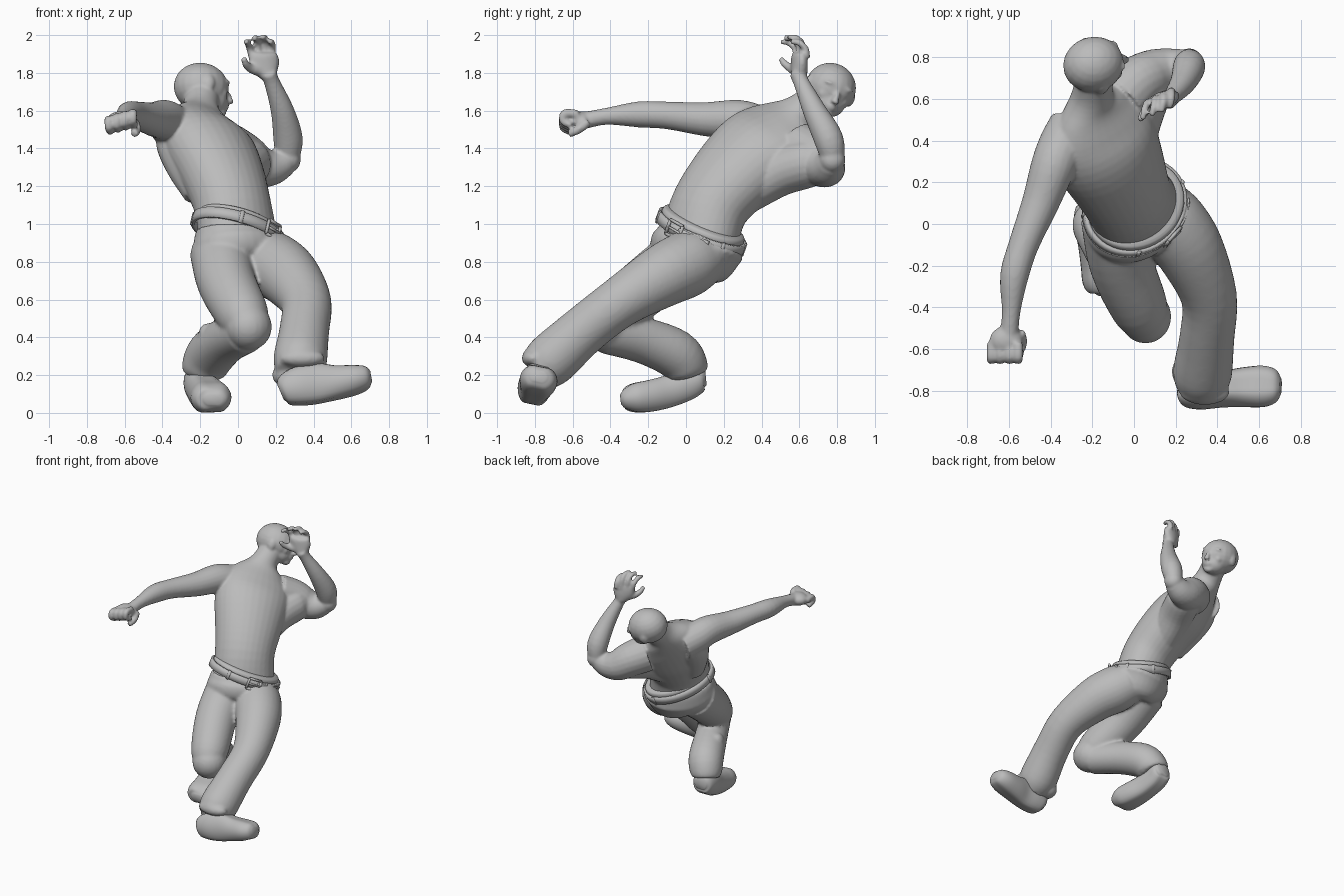
import bpy, bmesh, math
from mathutils import Vector as V, Matrix

if "Cube" in bpy.data.objects:
    bpy.data.objects.remove(bpy.data.objects["Cube"])

grey = bpy.data.materials.new("plain grey")
grey.use_nodes = True
grey.diffuse_color = (0.5, 0.5, 0.5, 1)
grey.node_tree.nodes["Principled BSDF"].inputs["Base Color"].default_value = (0.5, 0.5, 0.5, 1)


def tube(bm, pts, side=(1, 0, 0), flat=9, n=20, steps=4, caps=True):
    """Loft ellipses along a smooth path; each point is x, y, z, side radius, depth radius."""
    pts = [V((*p, p[3])) if len(p) == 4 else V(p) for p in pts]
    ext = [pts[0] * 2 - pts[1]] + pts + [pts[-1] * 2 - pts[-2]]
    path = []
    for i in range(len(pts) - 1):
        a, b, c, d = ext[i:i + 4]
        for k in range(steps):
            t = k / steps
            path.append((b * 2 + (c - a) * t + (a * 2 - b * 5 + c * 4 - d) * t * t
                         + (b * 3 - a - c * 3 + d) * t ** 3) / 2)
    path.append(pts[-1])
    rings = []
    for i, p in enumerate(path):
        tan = V((path[min(i + 1, len(path) - 1)] - path[max(i - 1, 0)])[:3]).normalized()
        s = V(side) - tan * V(side).dot(tan)
        s.normalize()
        d = tan.cross(s)
        rings.append([bm.verts.new(V(p[:3]) + s * p[3] * math.cos(u)
                                   + d * p[4] * max(-flat, min(flat, math.sin(u))))
                      for u in (math.tau * j / n for j in range(n))])
    for r, q in zip(rings, rings[1:]):
        for j in range(n):
            bm.faces.new((r[j], r[(j + 1) % n], q[(j + 1) % n], q[j]))
    if caps:
        bm.faces.new(rings[0][::-1])
        bm.faces.new(rings[-1])


def ball(bm, centre, radii, axes=None):
    """Ellipsoid, optionally turned to a set of axes."""
    rot = Matrix(axes).transposed().to_4x4() if axes else Matrix()
    bmesh.ops.create_uvsphere(bm, u_segments=20, v_segments=12, radius=1,
                              matrix=Matrix.Translation(centre) @ rot @ Matrix.Diagonal((*radii, 1)))


def finish(name, bm, voxel=0, smooth=0):
    """Turn the bmesh into an object, fusing its overlapping parts when a voxel size is given."""
    bmesh.ops.recalc_face_normals(bm, faces=bm.faces)
    mesh = bpy.data.meshes.new(name)
    bm.to_mesh(mesh)
    bm.free()
    mesh.materials.append(grey)
    ob = bpy.data.objects.new(name, mesh)
    bpy.context.scene.collection.objects.link(ob)
    mesh.shade_smooth()
    if voxel:
        m = ob.modifiers.new("fuse", "REMESH")
        m.mode, m.voxel_size, m.use_smooth_shade = "VOXEL", voxel, True
    if smooth:
        m = ob.modifiers.new("soften", "SMOOTH")
        m.factor, m.iterations = 0.5, smooth
    return ob


# Body directions: the chest and hips face between +x and -y
left = V((0.72, 0.62, -0.3)).normalized()
belt_up = V((0.23, 0.36, 1)).normalized()
left_flat = (left - belt_up * left.dot(belt_up)).normalized()
front = left_flat.cross(belt_up)

# Torso and neck
body = bmesh.new()
tube(body, [(0, .07, .93, .23, .185), (-.03, .13, 1.1, .222, .19), (-.08, .245, 1.25, .25, .2),
            (-.14, .375, 1.38, .28, .2), (-.175, .475, 1.465, .27, .16), (-.195, .56, 1.54, .19, .115),
            (-.2, .62, 1.6, .105, .098), (-.19, .7, 1.67, .09, .09)], left, n=32)
# Flanks sweeping up into the armpits
tube(body, [(-.03, .32, 1.175, .12), (0, .49, 1.275, .13), (.05, .64, 1.32, .13), (.08, .7, 1.33, .11)])
tube(body, [(-.19, .2, 1.17, .1), (-.26, .29, 1.31, .12), (-.31, .37, 1.43, .125), (-.33, .4, 1.5, .1)])

# Arms
tube(body, [(-.29, .47, 1.48, .12), (-.345, .37, 1.515, .118), (-.39, .27, 1.55, .108), (-.45, .1, 1.555, .09),
            (-.53, -.1, 1.575, .073), (-.575, -.25, 1.58, .069), (-.59, -.42, 1.57, .045), (-.6, -.53, 1.55, .045)])
tube(body, [(-.06, .6, 1.4, .14), (.02, .68, 1.36, .13), (.1, .725, 1.31, .117), (.18, .75, 1.3, .097),
            (.26, .77, 1.33, .07)], (0, 0, 1))
ball(body, (.265, .775, 1.34), (.068, .07, .07))
tube(body, [(.26, .78, 1.33, .06), (.265, .755, 1.45, .078), (.235, .68, 1.6, .062),
            (.18, .61, 1.75, .042), (.16, .59, 1.8, .045)])

# Fist at the end of the reaching arm
ball(body, (-.615, -.56, 1.55), (.08, .07, .048))
for i in range(4):
    x, z = -.685 + .043 * i, .012 * i
    tube(body, [(x, -.57, 1.545 + z, .024), (x, -.64, 1.55 + z, .024), (x, -.65, 1.51 + z, .022),
                (x + .01, -.605, 1.485 + z, .02)], n=10)
tube(body, [(-.55, -.52, 1.54, .028), (-.535, -.57, 1.5, .024), (-.55, -.62, 1.475, .02)], n=10)

# Open hand of the raised arm
tube(body, [(.16, .6, 1.78, .045, .042), (.145, .6, 1.84, .08, .04), (.13, .595, 1.89, .078, .034),
            (.13, .59, 1.91, .06, .022)], (1, .3, .1))
for i, (x, tip_x, tip_z) in enumerate(((.075, .05, 1.96), (.11, .095, 1.98), (.145, .14, 1.985), (.18, .18, 1.96))):
    y = .565 + .018 * i
    tube(body, [(x, y + .02, 1.88, .02), ((x + tip_x) / 2, y + .015, tip_z - .035, .019),
                (tip_x, y - .02, tip_z, .018), (tip_x - .01, y - .065, tip_z + .005, .014)], n=10)
tube(body, [(.12, .59, 1.81, .034), (.065, .555, 1.825, .025), (.04, .52, 1.85, .02), (.03, .5, 1.88, .015)], n=10)

# Head, turned over the left shoulder
face = V((.93, .25, -.2)).normalized()
crown = V((.1, .4, .9))
crown = (crown - face * crown.dot(face)).normalized()
ear_side = crown.cross(face)
head_axes = (face, ear_side, crown)
mid = V((-.19, .768, 1.722))


def on_head(f, s, u, radii):
    ball(body, mid + face * f + ear_side * s + crown * u, radii, head_axes)


on_head(-.005, 0, 0, (.148, .134, .13))
on_head(.055, 0, -.07, (.088, .092, .08))
on_head(.11, 0, -.12, (.035, .04, .028))
on_head(.148, 0, -.028, (.022, .016, .034))
on_head(.16, 0, -.045, (.021, .024, .014))
on_head(.138, 0, -.077, (.02, .034, .009))
on_head(.136, 0, -.092, (.019, .03, .01))
for sgn in (-1, 1):
    on_head(.112, sgn * .045, .004, (.021, .024, .014))
    on_head(.112, sgn * .048, .033, (.024, .036, .012))
    on_head(.09, sgn * .06, -.035, (.035, .03, .03))
    on_head(.0, sgn * .13, -.02, (.03, .016, .042))
finish("body", body, .009, 7)

# Trousers: hips, straight left leg, folded right leg
trousers = bmesh.new()
tube(trousers, [(.005, .08, .955, .245, .2), (.005, .07, .91, .258, .215), (.01, .055, .86, .272, .225),
                (.02, .04, .79, .225, .195), (.02, .02, .74, .14, .14)], left, n=32)
tube(trousers, [(.11, .09, .83, .155), (.18, .0, .785, .175), (.27, -.13, .72, .165), (.36, -.35, .585, .135),
                (.35, -.55, .43, .132), (.33, -.71, .285, .142), (.33, -.785, .225, .122)], n=28)
tube(trousers, [(-.09, .02, .85, .165), (-.06, -.19, .69, .155), (.025, -.4, .52, .138), (.06, -.48, .44, .1)], n=28)
ball(trousers, (.055, -.445, .455), (.125, .13, .125))
tube(trousers, [(.04, -.43, .43, .115), (-.06, -.23, .385, .122), (-.14, -.06, .315, .13),
                (-.18, .0, .24, .12), (-.19, .015, .2, .1)], n=28)
# Cloth folds at the knees and cuffs
ball(trousers, (.34, -.81, .29), (.12, .06, .05))
ball(trousers, (.25, -.71, .2), (.07, .08, .06))
ball(trousers, (-.16, -.17, .415), (.05, .06, .06))
finish("trousers", trousers, .012, 5)

# Belt band, with the waistband roll above it
centre = V((.003, .08, .96))
belt_side, belt_depth = .264, .217
belt = bmesh.new()
tube(belt, [(*(centre + belt_up * h), belt_side, belt_depth) for h in (-.028, .028)],
     left_flat, n=48, steps=2, caps=False)
band = finish("belt", belt)
thick = band.modifiers.new("thickness", "SOLIDIFY")
thick.thickness, thick.offset = .02, 0
roll = bmesh.new()
tube(roll, [(*(centre + belt_up * h), a, b) for h, a, b in
            ((.0, .246, .203), (.03, .256, .211), (.052, .249, .205), (.062, .225, .188))], left_flat, n=48)
finish("waistband", roll)


def belt_point(angle, h, out):
    return (centre + left_flat * math.sin(angle) * (belt_side + out)
            + front * math.cos(angle) * (belt_depth + out) + belt_up * h)


# Buckle frame, prong, loose strap end and belt loops
buckle = bmesh.new()
corners = [belt_point(a, h, .018) for a, h in ((-.02, -.04), (.32, -.04), (.32, .04), (-.02, .04))]
for p, q in zip(corners, corners[1:] + corners[:1]):
    tube(buckle, [(*p, .009), (*q, .009)], (.3, .4, .8), n=8, steps=1)
tube(buckle, [(*belt_point(.0, 0, .018), .007), (*belt_point(.32, 0, .024), .007)], belt_up, n=8, steps=1)
finish("buckle", buckle)

strap = bmesh.new()
tube(strap, [(*belt_point(a, -.003, out), .026, .008) for a, out in
             ((.25, .012), (.5, .016), (.75, .018), (.95, .022))], belt_up, n=12)
finish("strap_end", strap)

loops = bmesh.new()
for a in (-2.2, -.6, 1.3, 2.2):
    tangent = left_flat * math.cos(a) - front * math.sin(a)
    tube(loops, [(*belt_point(a, h, .007), .012, .007) for h in (-.034, .034)], tangent, n=8, steps=1)
finish("belt_loops", loops)

# Shoes, with flattened soles
shoes = (
    ("left_shoe", (0, 1, -.22),
     [(.225, -.8, .11, .05, .05), (.25, -.8, .12, .08, .09), (.32, -.8, .14, .09, .115), (.42, -.795, .155, .085, .12),
      (.52, -.785, .16, .095, .1), (.62, -.78, .175, .1, .085), (.68, -.78, .19, .08, .065), (.705, -.78, .195, .04, .03)]),
    ("right_shoe", (1, 0, 0),
     [(-.2, .105, .19, .05, .05), (-.2, .075, .185, .08, .08), (-.2, .01, .155, .088, .1), (-.18, -.09, .115, .09, .1),
      (-.155, -.19, .09, .102, .098), (-.14, -.27, .08, .107, .09), (-.13, -.32, .073, .085, .065), (-.13, -.345, .07, .045, .03)]),
)
for name, side, pts in shoes:
    shoe = bmesh.new()
    tube(shoe, pts, side, flat=.85, n=28)
    finish(name, shoe)
